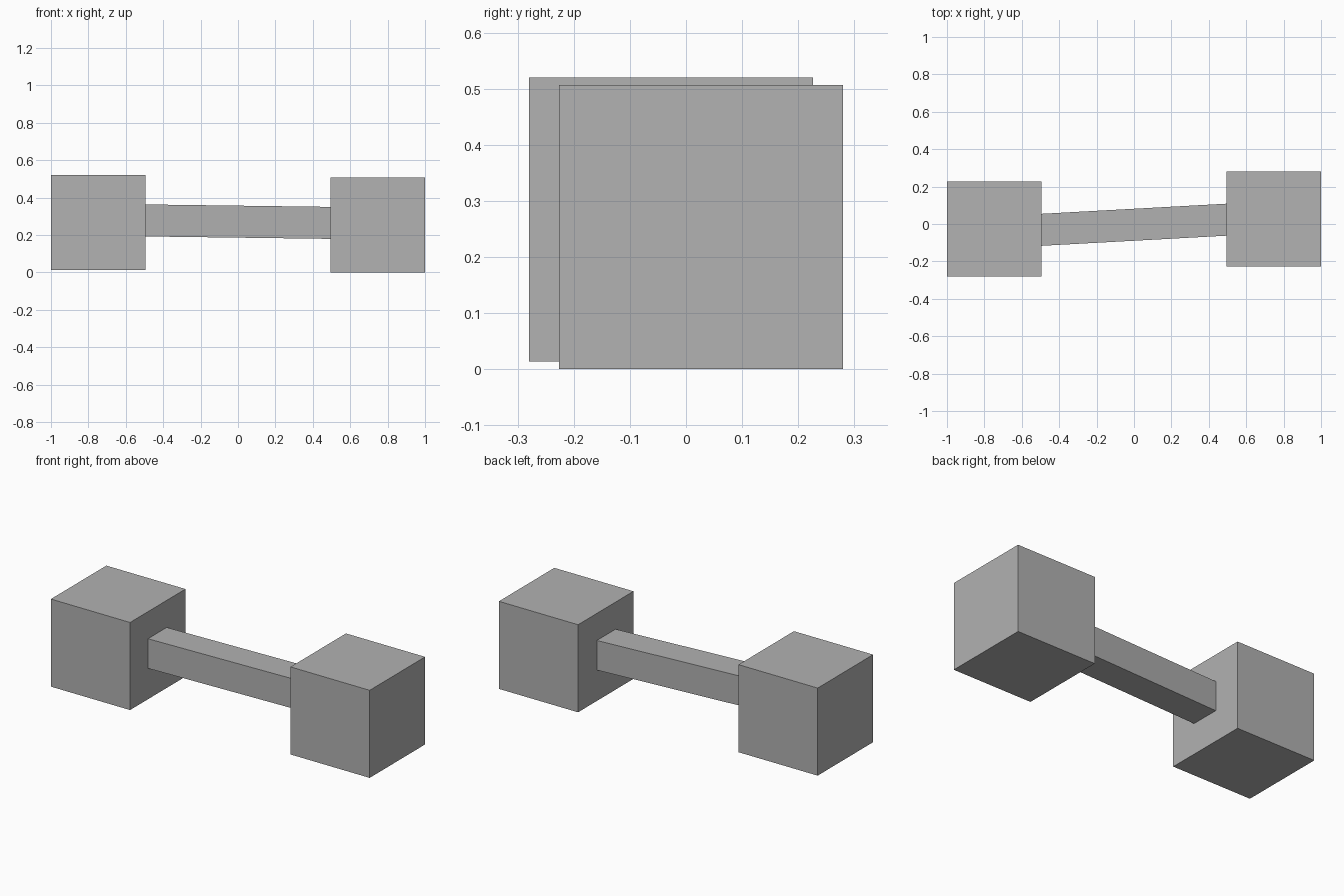
import bpy, bmesh
from mathutils import Vector

cube = bpy.data.objects.get("Cube")
if cube:
    bpy.data.objects.remove(cube, do_unlink=True)

# Single grey material
grey = bpy.data.materials.new("plain_grey")
grey.use_nodes = True
colour = (0.445, 0.445, 0.445, 1)
grey.diffuse_color = colour
grey.node_tree.nodes["Principled BSDF"].inputs["Base Color"].default_value = colour


def add_object(name, bm):
    mesh = bpy.data.meshes.new(name)
    bm.to_mesh(mesh)
    bm.free()
    mesh.materials.append(grey)
    obj = bpy.data.objects.new(name, mesh)
    bpy.context.collection.objects.link(obj)
    return obj


WEIGHT = 0.506      # edge of each cubic weight
BAR = 0.171         # thickness of the square handle
INNER = 1 - WEIGHT  # x of the weights' inner faces

# Cubic weights, slightly offset from one another
centres = {
    "left_weight": Vector((1 - WEIGHT / 2, 0.027, 0.254)),
    "right_weight": Vector((WEIGHT / 2 - 1, -0.027, 0.267)),
}
for name, centre in centres.items():
    bm = bmesh.new()
    bmesh.ops.create_cube(bm, size=WEIGHT)
    bmesh.ops.translate(bm, vec=centre, verts=bm.verts)
    add_object(name, bm)

# Square handle, skewed so that its ends lie flat on the weights
bm = bmesh.new()
bmesh.ops.create_cube(bm, size=1)
caps = [f for f in bm.faces if abs(f.normal.x) > 0.5]
bmesh.ops.delete(bm, geom=caps, context='FACES_ONLY')
for v in bm.verts:
    end = centres["left_weight" if v.co.x > 0 else "right_weight"]
    v.co = Vector((INNER if v.co.x > 0 else -INNER,
                   end.y - 0.004 + v.co.y * BAR,
                   end.z + 0.011 + v.co.z * BAR))
add_object("handle", bm)
